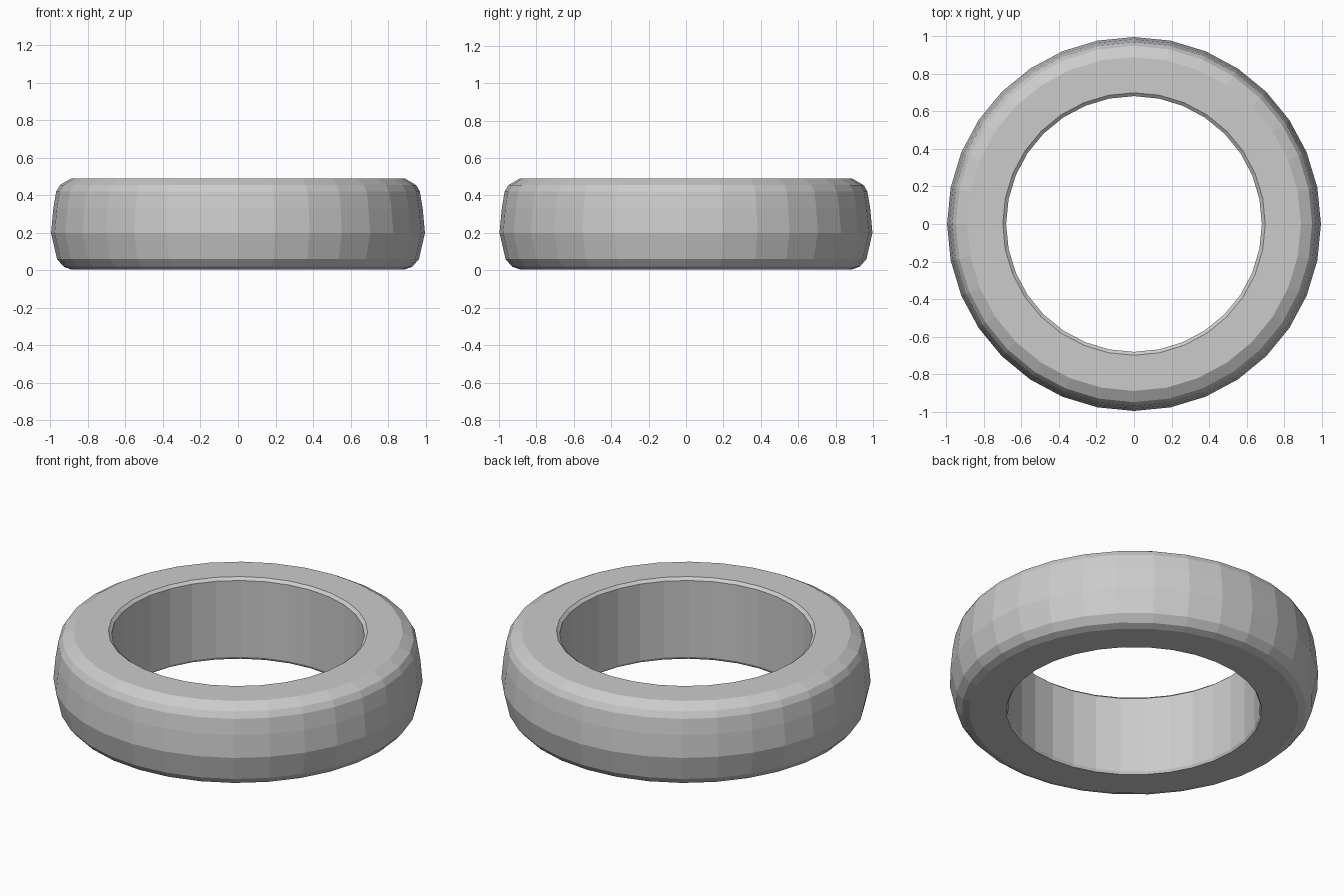
import bpy, bmesh, math

if "Cube" in bpy.data.objects:
    bpy.data.objects.remove(bpy.data.objects["Cube"])

SIDES = 32

# Cross-section (radius, height), closed loop
profile = [
    (0.69, 0.005), (0.89, 0.005), (0.93, 0.02), (0.965, 0.06),
    (0.997, 0.20), (0.985, 0.33), (0.97, 0.42), (0.95, 0.455),
    (0.89, 0.49), (0.70, 0.49), (0.682, 0.475), (0.682, 0.02),
]

# Revolve the section into a faceted ring
bm = bmesh.new()
rings = []
for i in range(SIDES):
    a = 2 * math.pi * i / SIDES
    rings.append([bm.verts.new((r * math.cos(a), r * math.sin(a), z)) for r, z in profile])
n = len(profile)
for i in range(SIDES):
    p, q = rings[i], rings[(i + 1) % SIDES]
    for j in range(n):
        k = (j + 1) % n
        bm.faces.new((p[j], q[j], q[k], p[k]))
bmesh.ops.recalc_face_normals(bm, faces=bm.faces)

mesh = bpy.data.meshes.new("ring")
bm.to_mesh(mesh)
bm.free()
ring = bpy.data.objects.new("ring", mesh)
bpy.context.collection.objects.link(ring)

# Plain grey
grey = bpy.data.materials.new("light grey")
grey.diffuse_color = (0.6, 0.6, 0.6, 1)
grey.use_nodes = True
grey.node_tree.nodes["Principled BSDF"].inputs["Base Color"].default_value = grey.diffuse_color
mesh.materials.append(grey)
